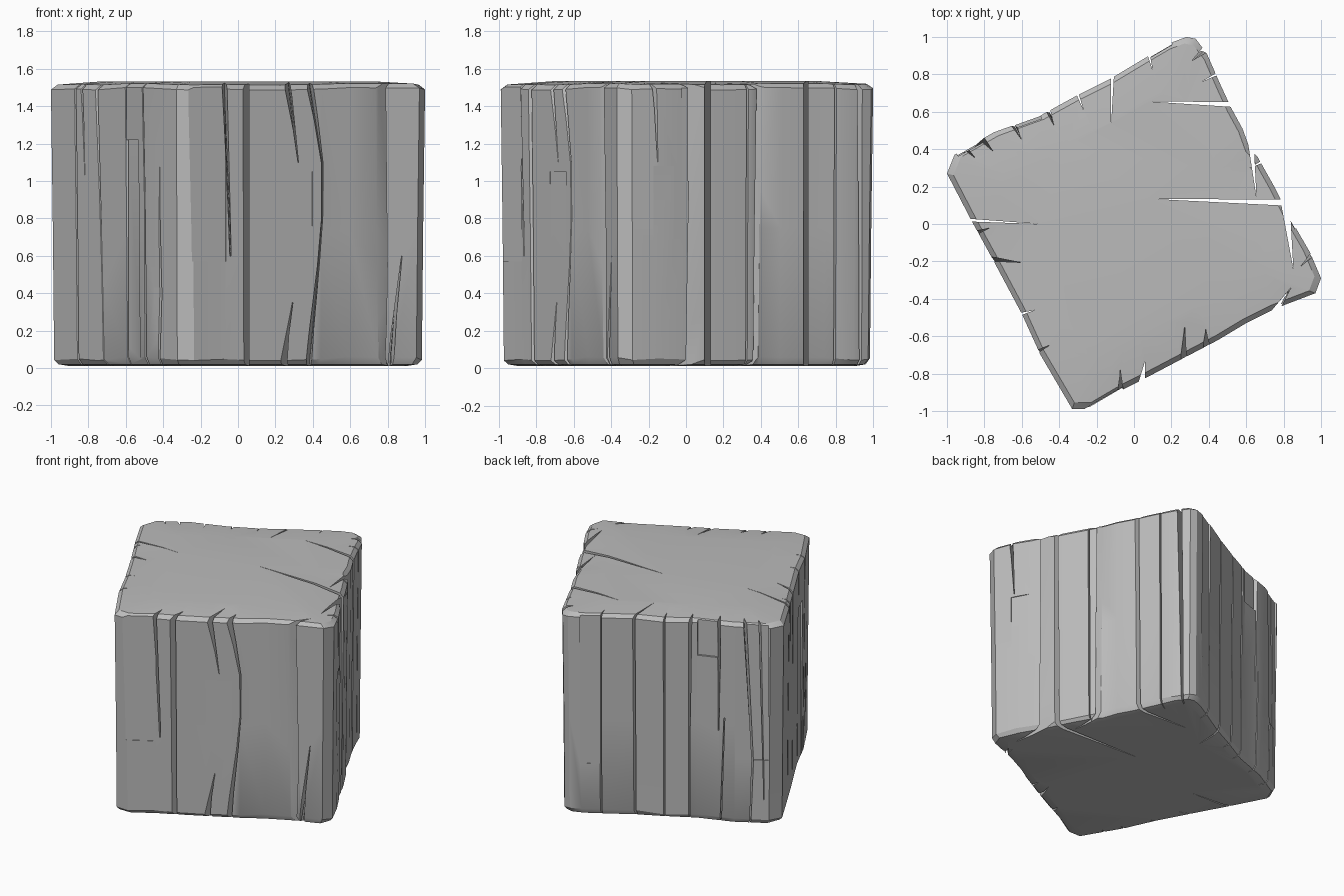
import bpy
import bmesh
import random
from mathutils import Vector

random.seed(4)
if "Cube" in bpy.data.objects:
    bpy.data.objects.remove(bpy.data.objects["Cube"])

stone = bpy.data.materials.new("stone_grey")
stone.use_nodes = True
grey = (0.5, 0.5, 0.5, 1)
stone.diffuse_color = grey
stone.node_tree.nodes["Principled BSDF"].inputs["Base Color"].default_value = grey


def loft(name, rings):
    """Closed solid through a stack of equal-length rings."""
    bm = bmesh.new()
    loops = [[bm.verts.new(p) for p in ring] for ring in rings]
    n = len(loops[0])
    for low, high in zip(loops, loops[1:]):
        for i in range(n):
            j = (i + 1) % n
            bm.faces.new((low[i], low[j], high[j], high[i]))
    bm.faces.new(loops[0][::-1])
    bm.faces.new(loops[-1])
    bmesh.ops.recalc_face_normals(bm, faces=bm.faces)
    mesh = bpy.data.meshes.new(name)
    bm.to_mesh(mesh)
    bm.free()
    mesh.materials.append(stone)
    obj = bpy.data.objects.new(name, mesh)
    bpy.context.collection.objects.link(obj)
    return obj


# Footprint of the block, counterclockwise
outline = [(-.33, -.99), (-.24, -.99), (-.07, -.89), (.05, -.83), (.24, -.73),
           (.45, -.62), (.6, -.53), (.76, -.45), (.97, -.37), (1, -.29),
           (.94, -.15), (.83, .04), (.8, .1), (.75, .2), (.66, .36),
           (.62, .4), (.58, .51), (.52, .62), (.46, .75), (.39, .91),
           (.33, .99), (.28, 1), (.2, .97), (.08, .9), (-.12, .78),
           (-.3, .69), (-.5, .58), (-.75, .49), (-.96, .37), (-1, .27),
           (-.87, .02), (-.76, -.18), (-.6, -.48), (-.5, -.7)]
jitter = [random.uniform(-1, 1) for _ in outline]


def ring(scale, z, wobble=0.0):
    return [(x * scale, y * scale, z + j * wobble) for (x, y), j in zip(outline, jitter)]


block = loft("stone_block", [
    ring(.9, .01), ring(.96, .02), ring(.983, .05, .012), ring(.99, .75),
    ring(1, 1.493, .008), ring(.965, 1.518, .005), ring(.72, 1.533)])

cutters = []
FULL = ((-.1, 0, 1), (1.7, 0, 1))


def crack(mouth, tip, width, stations=FULL):
    """Wedge cutter; stations are (height, sideways shift, width factor)."""
    m, t = Vector(mouth), Vector(tip)
    inward = (t - m).normalized()
    side = Vector((inward.y, -inward.x))
    outer = m - inward * .06
    spread = ((t - m).length + .06) / (t - m).length
    rings = []
    for z, shift, factor in stations:
        half = side * width * factor * spread / 2
        points = (t, outer + half, outer - half)
        rings.append([(*(p + side * shift), z) for p in points])
    cutters.append(loft("crack_cutter", rings))


def recess(a, b, depth, low, high):
    """Thin slab taken off the face between two footprint points."""
    a, b = Vector(a), Vector(b)
    along = (b - a).normalized()
    inward = Vector((-along.y, along.x))
    quad = (a - inward * .08, b - inward * .08, b + inward * depth, a + inward * depth)
    cutters.append(loft("recess_cutter", [[(*p, z) for p in quad] for z in (low, high)]))


# Deep splits through the whole height
crack((.775, .115), (.08, .135), .03)
crack((.505, .64), (.08, .655), .025)
crack((.63, .385), (.655, .14), .025)
crack((.815, .065), (.852, -.24), .04)
crack((-.115, .78), (-.122, .54), .014)

# Front cracks
crack((.045, -.83), (.06, -.73), .03)
crack((.27, -.72), (.28, -.53), .035, ((1.1, .05, .1), (1.6, -.02, 1)))
crack((.25, -.73), (.3, -.55), .04, ((-.1, -.02, 1), (.35, .03, .1)))
crack((.4, -.645), (.4, -.56), .035,
      ((-.1, -.03, 1), (.55, .03, .4), (.8, .05, .3), (1.1, .05, .4), (1.6, -.03, 1)))
crack((.77, -.445), (.84, -.34), .035, ((-.1, -.01, .6), (.55, 0, 1), (1.7, 0, .8)))
crack((.84, -.42), (.82, -.32), .04, ((-.1, -.03, 1), (.6, .04, .1)))
crack((-.06, -.885), (-.06, -.78), .03, ((.6, .02, .3), (1.7, -.02, 1)))
recess((-.26, -1), (-.06, -.885), .012, .57, 1.7)
recess((.24, -.73), (.4, -.645), .008, -.1, 1.05)

# Right cracks
crack((.68, .33), (.62, .3), .012)
crack((.93, -.13), (.86, -.19), .03, ((1.1, -.02, .1), (1.7, -.06, 1.2)))
crack((.44, .8), (.36, .76), .012)
crack((.37, .92), (.31, .87), .03, ((-.1, .02, .5), (1.7, 0, 1)))
recess((.87, -.02), (.83, .05), .012, 1, 1.7)
recess((.95, -.17), (.89, -.06), .01, -.1, 1.08)

# Back cracks
crack((.08, .9), (.1, .82), .012)
crack((-.3, .69), (-.27, .61), .012)
crack((-.45, .61), (-.42, .53), .025, ((-.1, 0, .4), (.6, 0, .5), (1.7, .01, 1)))
crack((-.64, .53), (-.6, .45), .03, ((.7, 0, .2), (1.7, 0, 1)))
crack((-.68, .52), (-.64, .44), .014, ((-.1, -.03, 1), (.8, 0, .6)))
crack((-.82, .45), (-.76, .38), .03, ((-.1, .02, .3), (.5, .04, .4), (1.7, -.02, 1)))
crack((-.9, .41), (-.84, .35), .02, ((.2, .03, .2), (1.7, 0, 1)))
recess((.2, .97), (.08, .9), .012, .4, 1.7)
recess((-.5, .58), (-.64, .53), .018, 1.25, 1.7)
recess((-.75, .49), (-.95, .38), .02, .5, 1.7)

# Left cracks
crack((-.87, .02), (-.5, 0), .014)
crack((-.76, -.18), (-.6, -.2), .025, ((-.1, .05, .5), (.45, .04, .3), (1.7, 0, 1)))
crack((-.6, -.48), (-.53, -.46), .012)
crack((-.5, -.69), (-.44, -.66), .025, ((-.1, 0, 1), (.9, 0, .4), (1.7, -.02, .5)))
crack((-.42, -.83), (-.36, -.8), .025, ((-.1, -.03, .8), (.43, 0, 1), (1.1, 0, .1)))
crack((-.84, -.04), (-.77, -.02), .025, ((1, .03, .1), (1.7, -.01, 1)))
recess((-.6, -.48), (-.53, -.62), .012, -.1, 1.22)
recess((-.46, -.77), (-.41, -.85), .012, -.1, .43)

# Apply the cuts and discard the cutters
for cutter in cutters:
    cutter.hide_render = True
    mod = block.modifiers.new("cut", 'BOOLEAN')
    mod.operation = 'DIFFERENCE'
    mod.solver = 'EXACT'
    mod.object = cutter
bpy.context.view_layer.update()
graph = bpy.context.evaluated_depsgraph_get()
carved = bpy.data.meshes.new_from_object(block.evaluated_get(graph))
block.modifiers.clear()
block.data = carved
for cutter in cutters:
    bpy.data.objects.remove(cutter)

# One material slot, smooth columns with sharp cracks
carved.materials.clear()
carved.materials.append(stone)
for face in carved.polygons:
    face.material_index = 0
bpy.ops.object.select_all(action='DESELECT')
block.select_set(True)
bpy.context.view_layer.objects.active = block
bpy.ops.object.shade_smooth_by_angle(angle=.5)
